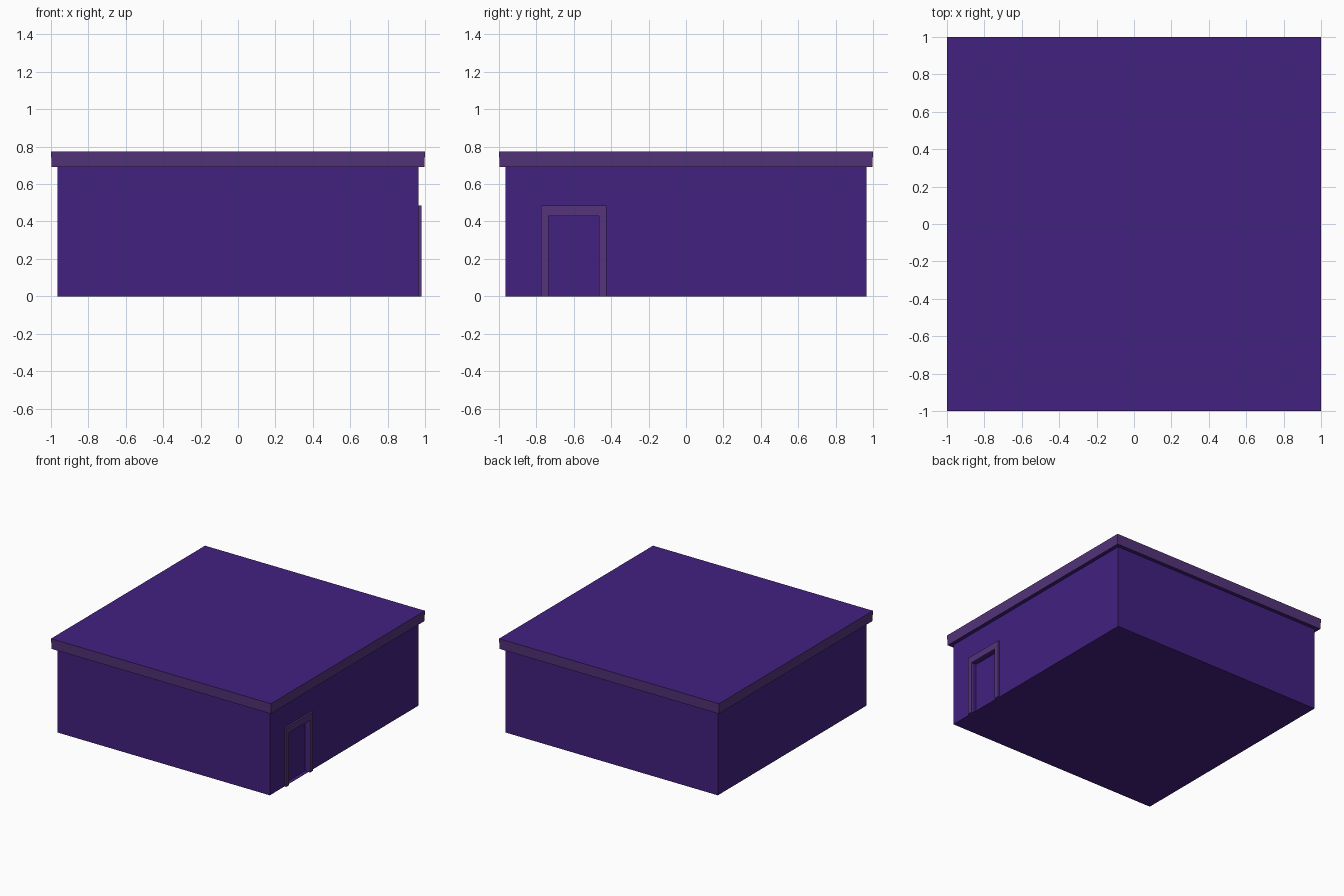
import bpy, bmesh

if "Cube" in bpy.data.objects:
    bpy.data.objects.remove(bpy.data.objects["Cube"])


def make_material(name, rgb):
    m = bpy.data.materials.new(name)
    m.diffuse_color = (*rgb, 1.0)
    m.use_nodes = True
    m.node_tree.nodes["Principled BSDF"].inputs["Base Color"].default_value = m.diffuse_color
    return m


purple = make_material("deep purple", (0.0545, 0.0152, 0.216))
mauve = make_material("muted mauve", (0.089, 0.034, 0.195))


def finish(name, bm, mats):
    bmesh.ops.recalc_face_normals(bm, faces=bm.faces)
    me = bpy.data.meshes.new(name)
    bm.to_mesh(me)
    bm.free()
    for m in mats:
        me.materials.append(m)
    ob = bpy.data.objects.new(name, me)
    bpy.context.collection.objects.link(ob)
    return ob


def box_bmesh(lo, hi):
    bm = bmesh.new()
    bmesh.ops.create_cube(bm, size=1.0)
    for v in bm.verts:
        for i in range(3):
            v.co[i] = hi[i] if v.co[i] > 0 else lo[i]
    return bm


# Walls with floor
W, WALL_H = 0.965, 0.692
walls = finish("walls", box_bmesh((-W, -W, 0), (W, W, WALL_H)), [purple])

# Doorway recess cut into the right wall
DOOR_Y0, DOOR_Y1, DOOR_H = -0.735, -0.465, 0.43
cutter = finish("doorway_cutter",
                box_bmesh((0.935, DOOR_Y0, 0.002), (1.1, DOOR_Y1, DOOR_H)), [purple])
cutter.hide_render = True
mod = walls.modifiers.new("doorway", 'BOOLEAN')
mod.operation = 'DIFFERENCE'
mod.solver = 'EXACT'
mod.object = cutter
bpy.context.view_layer.objects.active = walls
bpy.ops.object.modifier_apply(modifier=mod.name)
bpy.data.objects.remove(cutter, do_unlink=True)

# Door frame: an arch-shaped outline extruded out from the wall
OUT_Y0, OUT_Y1, OUT_H = -0.775, -0.425, 0.485
outline = [(OUT_Y0, 0), (OUT_Y0, OUT_H), (OUT_Y1, OUT_H), (OUT_Y1, 0),
           (DOOR_Y1, 0), (DOOR_Y1, DOOR_H), (DOOR_Y0, DOOR_H), (DOOR_Y0, 0)]
bm = bmesh.new()
face = bm.faces.new([bm.verts.new((W - 0.002, y, z)) for y, z in outline])
ext = bmesh.ops.extrude_face_region(bm, geom=[face], use_keep_orig=True)
bmesh.ops.translate(bm, vec=(0.017, 0, 0),
                    verts=[g for g in ext["geom"] if isinstance(g, bmesh.types.BMVert)])
finish("door_frame", bm, [mauve])

# Roof slab: mauve fascia, purple top and underside, slightly narrower at the bottom
bm = box_bmesh((-1, -1, 0.69), (1, 1, 0.775))
for v in bm.verts:
    if v.co.z < 0.7:
        v.co.x *= 0.996
        v.co.y *= 0.996
bm.normal_update()
for f in bm.faces:
    f.material_index = 1 if abs(f.normal.z) < 0.5 else 0
finish("roof", bm, [purple, mauve])
